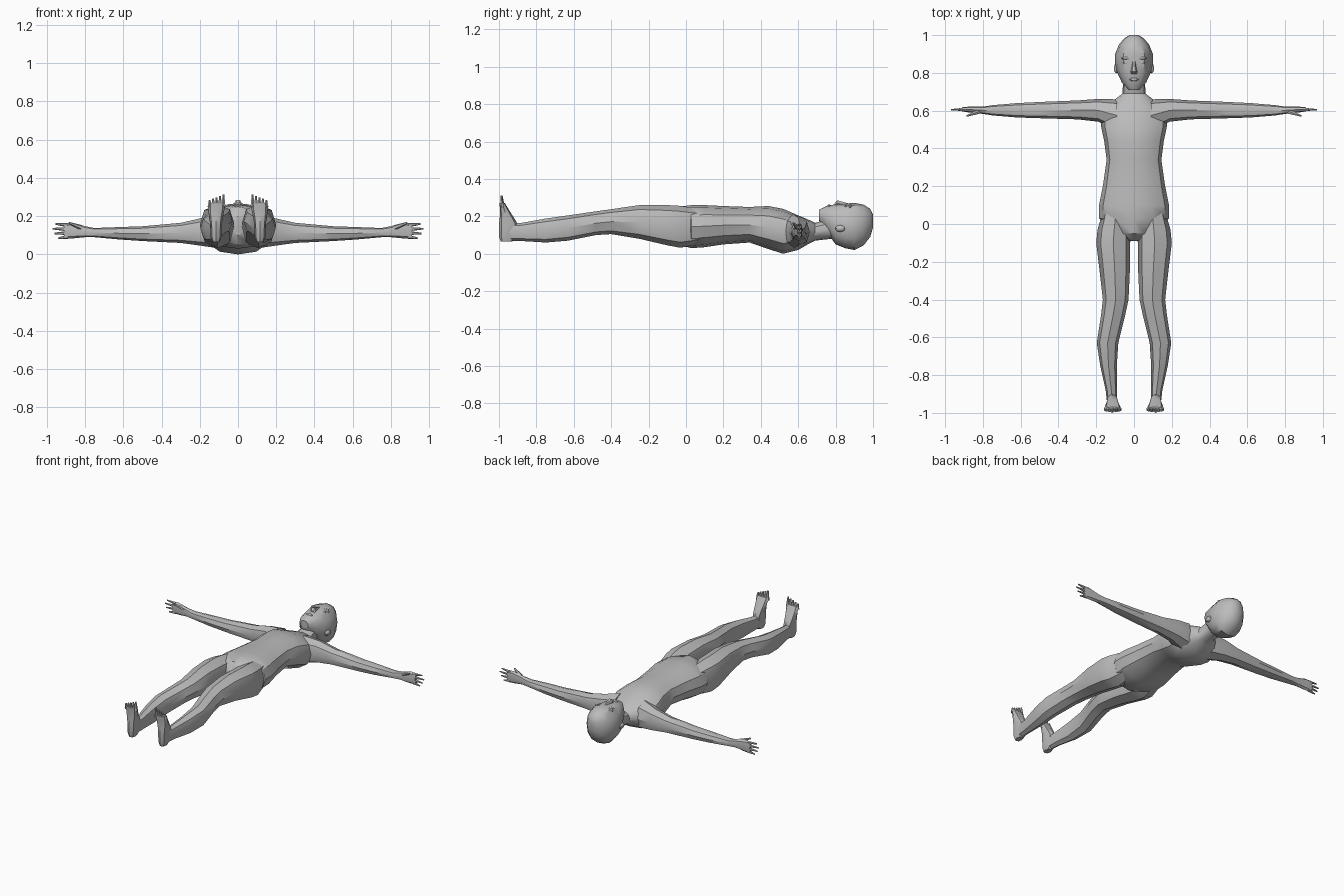
import bpy
import bmesh
from math import cos, sin, pi, radians
from mathutils import Matrix, Vector

cube = bpy.data.objects.get("Cube")
if cube:
    bpy.data.objects.remove(cube, do_unlink=True)

grey = bpy.data.materials.new("plain_grey")
grey.use_nodes = True
grey.diffuse_color = (0.5, 0.5, 0.5, 1)
grey.node_tree.nodes["Principled BSDF"].inputs["Base Color"].default_value = (0.5, 0.5, 0.5, 1)


def finish(name, bm, mirrored):
    """Turn a bmesh into a shaded object, mirrored left to right when paired."""
    bmesh.ops.recalc_face_normals(bm, faces=bm.faces)
    mesh = bpy.data.meshes.new(name)
    bm.to_mesh(mesh)
    bm.free()
    mesh.materials.append(grey)
    obj = bpy.data.objects.new(name, mesh)
    bpy.context.collection.objects.link(obj)
    bpy.ops.object.select_all(action="DESELECT")
    obj.select_set(True)
    bpy.context.view_layer.objects.active = obj
    bpy.ops.object.shade_smooth_by_angle(angle=radians(35))
    if mirrored:
        obj.modifiers.new("left_right", "MIRROR")
    return obj


def rounded(value, power=0.88):
    """Push an ellipse coordinate outward for a fuller section."""
    return (1 if value > 0 else -1) * abs(value) ** power


def loft(name, axis, sections, sides=8, mirrored=False):
    """Skin sections given as (along, centre, half width, low, high)."""
    bm = bmesh.new()
    rings = []
    for along, centre, half, low, high in sections:
        ring = []
        for i in range(sides):
            angle = 2 * pi * i / sides
            across = centre + half * rounded(cos(angle))
            depth = (low + high) / 2 + (high - low) / 2 * rounded(sin(angle))
            spot = {"x": (along, across, depth),
                    "y": (across, along, depth),
                    "z": (across, depth, along)}[axis]
            ring.append(bm.verts.new(spot))
        rings.append(ring)
    for lower, upper in zip(rings, rings[1:]):
        for i in range(sides):
            j = (i + 1) % sides
            bm.faces.new((lower[i], lower[j], upper[j], upper[i]))
    bm.faces.new(rings[0])
    bm.faces.new(rings[-1])
    return finish(name, bm, mirrored)


def digit(name, start, end, thick, thin):
    """A tapered finger or toe between two points."""
    start, end = Vector(start), Vector(end)
    way = end - start
    bm = bmesh.new()
    place = Matrix.Translation((start + end) / 2) @ way.to_track_quat("Z", "Y").to_matrix().to_4x4()
    bmesh.ops.create_cone(bm, cap_ends=True, segments=6, radius1=thick, radius2=thin,
                          depth=way.length, matrix=place)
    return finish(name, bm, True)


def bead(name, centre, size, mirrored):
    """A small faceted ellipsoid."""
    bm = bmesh.new()
    place = Matrix.Translation(centre) @ Matrix.Diagonal((*size, 1))
    bmesh.ops.create_uvsphere(bm, u_segments=8, v_segments=6, radius=1, matrix=place)
    return finish(name, bm, mirrored)


# Torso running from crotch up through the shoulders into the neck
loft("torso", "y", [
    (-.09, 0, .03, .10, .20),
    (-.05, 0, .10, .05, .25),
    (.03, 0, .185, .03, .26),
    (.10, 0, .185, .035, .26),
    (.20, 0, .165, .05, .255),
    (.34, 0, .145, .06, .25),
    (.44, 0, .158, .025, .255),
    (.52, 0, .175, 0, .24),
    (.60, 0, .165, .02, .205),
    (.66, 0, .10, .055, .18),
    (.69, 0, .062, .07, .165),
    (.78, 0, .055, .08, .19),
], sides=12)

# Head, lying with the face upward
loft("head", "y", [
    (.71, 0, .028, .18, .235),
    (.75, 0, .065, .12, .255),
    (.80, 0, .088, .05, .265),
    (.85, 0, .10, .03, .268),
    (.90, 0, .10, .02, .272),
    (.95, 0, .08, .045, .262),
    (.985, 0, .05, .09, .24),
    (1, 0, .022, .14, .21),
], sides=12)

# Face details and ears
loft("nose", "y", [
    (.795, 0, .016, .25, .27),
    (.808, 0, .018, .25, .288),
    (.835, 0, .011, .25, .28),
    (.87, 0, .008, .25, .27),
], sides=6)
bead("lips", (0, .765, .255), (.024, .009, .009), False)
bead("eyes", (.04, .855, .251), (.02, .009, .009), True)
bead("brows", (.04, .878, .25), (.028, .009, .014), True)
bead("ears", (.093, .825, .135), (.014, .028, .018), True)

# Arms stretched sideways, ending in flat palms
loft("arms", "x", [
    (.09, .575, .085, .03, .21),
    (.19, .602, .06, .045, .19),
    (.30, .604, .05, .06, .165),
    (.50, .603, .043, .07, .147),
    (.62, .602, .038, .078, .143),
    (.75, .602, .027, .09, .138),
    (.80, .602, .019, .09, .148),
    (.87, .606, .016, .083, .165),
    (.91, .607, .011, .085, .16),
], mirrored=True)

# Four fingers and a thumb on each hand
for i, tip in enumerate((.94, .96, .97, .955)):
    height = .092 + i * .02
    digit("finger_" + str(i + 1), (.89, .607, height), (tip, .605, height + (i - 1.5) * .005), .011, .004)
digit("thumb", (.82, .596, .14), (.885, .572, .165), .014, .005)

# Legs from hip to ankle
loft("legs", "y", [
    (.07, .095, .07, .05, .24),
    (-.03, .105, .088, .032, .256),
    (-.10, .11, .09, .045, .26),
    (-.25, .102, .08, .08, .26),
    (-.40, .097, .068, .105, .238),
    (-.48, .11, .064, .10, .227),
    (-.63, .14, .057, .07, .205),
    (-.75, .135, .044, .06, .188),
    (-.88, .12, .03, .068, .165),
    (-.96, .115, .026, .068, .16),
], mirrored=True)

# Feet with soles facing forward and toes pointing up
loft("feet", "z", [
    (.065, .115, .02, -.99, -.93),
    (.09, .115, .028, -1, -.90),
    (.16, .115, .031, -1, -.90),
    (.20, .115, .037, -.995, -.925),
    (.24, .113, .043, -.995, -.95),
    (.27, .111, .044, -.997, -.968),
], mirrored=True)

# Five toes on each foot, longest on the inside
for i in range(5):
    across = .076 + i * .018
    digit("toe_" + str(i + 1), (across, -.981, .25), (across, -.986, .312 - i * .007), .012, .005)
